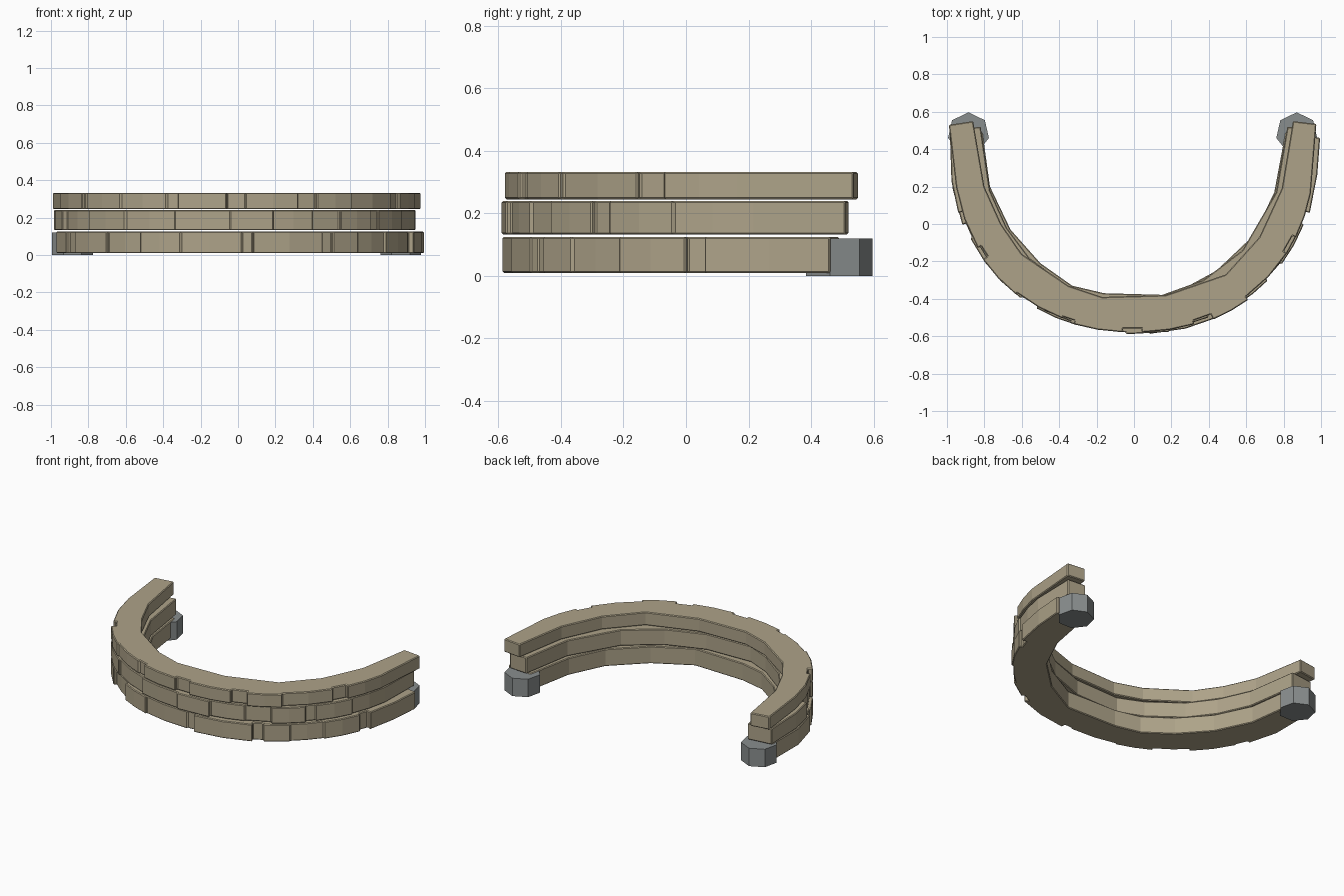
import bpy, bmesh
from math import sin, cos, radians, pi

default = bpy.data.objects.get("Cube")
if default:
    bpy.data.objects.remove(default, do_unlink=True)


def material(name, rgb):
    mat = bpy.data.materials.new(name)
    mat.use_nodes = True
    mat.diffuse_color = (*rgb, 1)
    mat.node_tree.nodes["Principled BSDF"].inputs["Base Color"].default_value = (*rgb, 1)
    return mat


sandstone = material("sandstone", (0.42, 0.365, 0.25))
slate = material("slate grey", (0.25, 0.27, 0.27))


def prism(name, outline, z0, z1, mat, bevel=0.0):
    """Extrude a closed outline upward, with an optional small chamfer."""
    bm = bmesh.new()
    base = bm.faces.new([bm.verts.new((x, y, z0)) for x, y in outline])
    top = bmesh.ops.extrude_face_region(bm, geom=[base])
    verts = [v for v in top["geom"] if isinstance(v, bmesh.types.BMVert)]
    bmesh.ops.translate(bm, verts=verts, vec=(0, 0, z1 - z0))
    bmesh.ops.recalc_face_normals(bm, faces=bm.faces)
    mesh = bpy.data.meshes.new(name)
    bm.to_mesh(mesh)
    bm.free()
    mesh.materials.append(mat)
    obj = bpy.data.objects.new(name, mesh)
    bpy.context.collection.objects.link(obj)
    if bevel:
        mod = obj.modifiers.new("worn edges", "BEVEL")
        mod.width = bevel
        mod.segments = 1
        mod.limit_method = "ANGLE"
        mod.angle_limit = radians(40)
    return obj


def rim(angle, offset):
    """Point on the slightly squared outer arc, pushed out by an offset."""
    s, c = sin(radians(angle)), cos(radians(angle))
    power = 0.94
    x = (0.965 + offset) * abs(s) ** power * (1 if s > 0 else -1)
    return x, 0.38 - (0.95 + offset) * abs(c) ** power


def stone_course(name, z0, z1, angles, pushes, left_end, right_end, inner):
    """One U-shaped course; each stone has its own push outward, in hundredths."""
    outer = [left_end]
    for i, push in enumerate(pushes):
        a, b = angles[i], angles[i + 1]
        steps = 2 if b - a > 12 else 1
        for k in range(steps + 1):
            outer.append(rim(a + (b - a) * k / steps, push / 100))
    outer.append(right_end)
    return prism(name, outer + inner[::-1], z0, z1, sandstone, 0.006)


# Lower, middle and upper courses of stones
stone_course(
    "lower_course", 0.01, 0.125,
    [-80, -68, -63, -45, -31, -17, 1, 4, 26, 30, 40, 53, 68, 72, 84],
    [2, 0, 1, -1, 1, 0, -1, 2, -1, 1, 0, 1, -1, 2],
    (-0.97, 0.47), (0.995, 0.46),
    [(-0.81, 0.49), (-0.77, 0.2), (-0.66, -0.03), (-0.5, -0.21), (-0.33, -0.33),
     (-0.16, -0.37), (0.2, -0.38), (0.44, -0.25), (0.64, -0.06), (0.75, 0.17), (0.81, 0.49)])

stone_course(
    "middle_course", 0.133, 0.24,
    [-82, -72, -54, -37, -19, -2, 10, 23, 33, 46, 50, 65, 81],
    [2, -1, 1, 0, 1, 2, 0, -1, 1, -1, 0, -1],
    (-0.985, 0.5), (0.95, 0.51),
    [(-0.82, 0.52), (-0.77, 0.18), (-0.68, -0.02), (-0.56, -0.18), (-0.36, -0.33),
     (-0.2, -0.4), (0.12, -0.39), (0.37, -0.3), (0.58, -0.14), (0.76, 0.17), (0.82, 0.52)])

stone_course(
    "upper_course", 0.245, 0.333,
    [-80, -59, -55, -39, -22, -18, -3, 2, 18, 24, 37, 57, 63, 78],
    [0, -2, 1, 0, -1, 1, -1, 1, -1, 2, 0, -2, 0],
    (-0.99, 0.53), (0.975, 0.535),
    [(-0.86, 0.55), (-0.8, 0.2), (-0.71, 0), (-0.6, -0.16), (-0.35, -0.33),
     (-0.17, -0.39), (0.17, -0.38), (0.49, -0.27), (0.67, -0.07), (0.79, 0.19), (0.85, 0.55)])

# Seven-sided posts at the two open ends
for name, cx in (("right_end_post", -0.885), ("left_end_post", 0.87)):
    ring = [pi / 2 + 2 * pi * i / 7 for i in range(7)]
    prism(name, [(cx + 0.112 * cos(a), 0.485 + 0.112 * sin(a)) for a in ring], 0, 0.12, slate)
